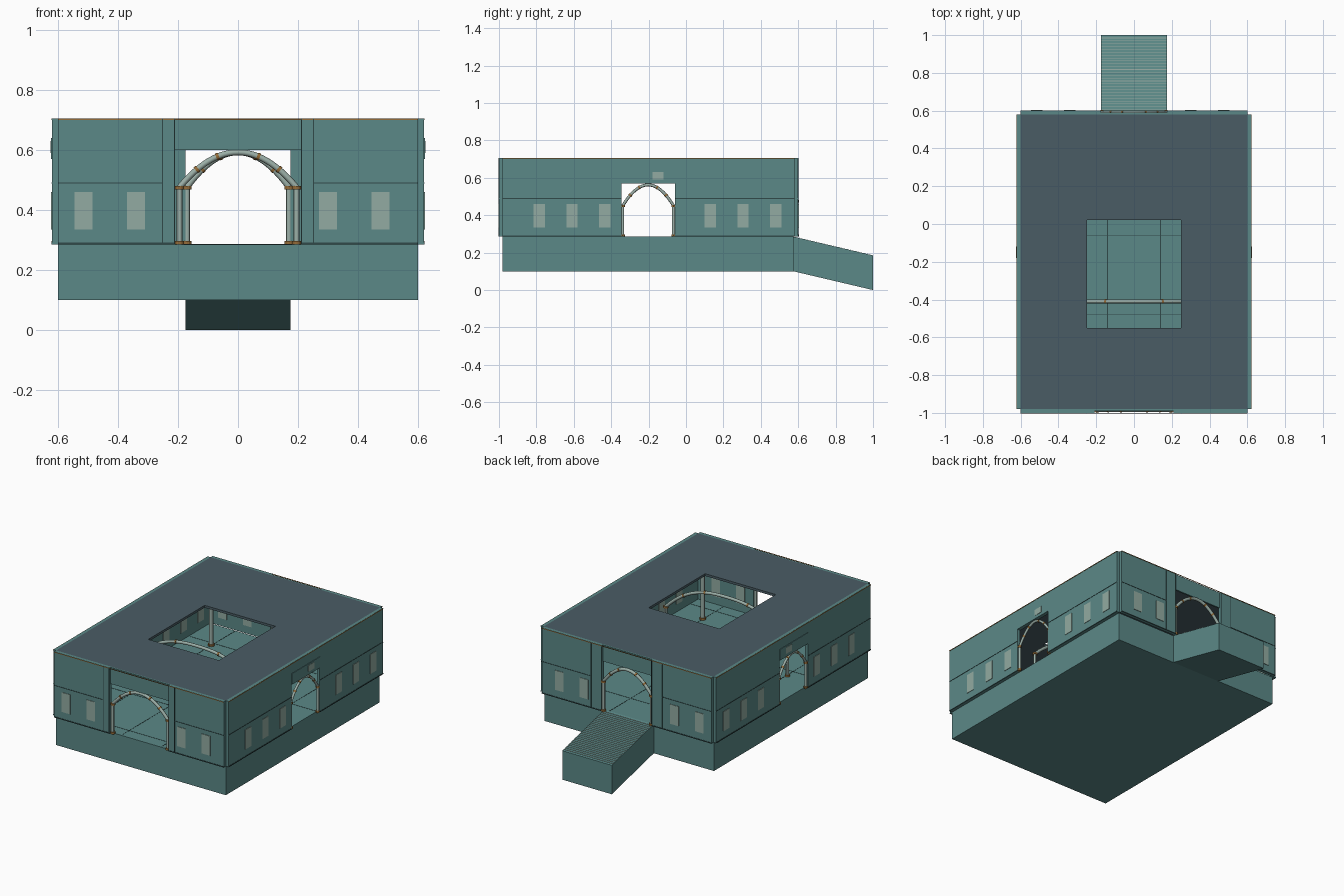
import bpy, math
from mathutils import Vector

cube = bpy.data.objects.get("Cube")
if cube:
    bpy.data.objects.remove(cube, do_unlink=True)


def material(name, rgb):
    m = bpy.data.materials.new(name)
    m.use_nodes = True
    m.diffuse_color = (*rgb, 1)
    bsdf = m.node_tree.nodes["Principled BSDF"]
    bsdf.inputs["Base Color"].default_value = (*rgb, 1)
    bsdf.inputs["Roughness"].default_value = 0.8
    return m


TEAL = material("teal plaster", (0.105, 0.25, 0.245))
SLATE = material("slate roof", (0.068, 0.108, 0.13))
GLASS = material("pale window", (0.29, 0.41, 0.36))
STONE = material("pale stone", (0.33, 0.43, 0.39))
BRASS = material("brass", (0.30, 0.15, 0.04))
JOINT = material("dark joint", (0.03, 0.065, 0.065))


def add_mesh(name, verts, faces, mat):
    me = bpy.data.meshes.new(name)
    me.from_pydata(verts, [], faces)
    me.materials.append(mat)
    ob = bpy.data.objects.new(name, me)
    bpy.context.collection.objects.link(ob)
    return ob


HEX = [(0, 2, 3, 1), (4, 5, 7, 6), (0, 1, 5, 4), (2, 6, 7, 3), (0, 4, 6, 2), (1, 3, 7, 5)]


def box(name, x, y, z, mat=TEAL):
    xs, ys, zs = sorted(x), sorted(y), sorted(z)
    verts = [(a, b, c) for c in zs for b in ys for a in xs]
    return add_mesh(name, verts, HEX, mat)


def cylinder(name, loc, radius, z, mat, sides=12):
    bpy.ops.mesh.primitive_cylinder_add(vertices=sides, radius=radius, depth=z[1] - z[0],
                                        location=(*loc, sum(z) / 2))
    ob = bpy.context.object
    ob.name = name
    ob.data.materials.append(mat)
    bpy.ops.object.shade_smooth_by_angle()


def column(name, loc, radius, top):
    cylinder(name, loc, radius, (FLOOR, top), STONE)
    for part, z in (("base", FLOOR), ("capital", top - 0.012)):
        cylinder(name + "_" + part, loc, radius * 1.5, (z, z + 0.012), BRASS)


def arch(name, centre, along_x, half, spring, peak, radius, power=2):
    """Tubular arch with brass collars, standing on two columns."""
    def place(t):
        s = half * t
        z = peak - (peak - spring) * abs(t) ** power
        return Vector((centre[0] + s * along_x, centre[1] + s * (not along_x), z))

    n = 24
    cu = bpy.data.curves.new(name, "CURVE")
    cu.dimensions = "3D"
    cu.bevel_depth, cu.bevel_resolution, cu.use_fill_caps = radius, 2, True
    sp = cu.splines.new("POLY")
    sp.points.add(n)
    for i, p in enumerate(sp.points):
        p.co = (*place(2 * i / n - 1), 1)
    cu.materials.append(STONE)
    bpy.context.collection.objects.link(bpy.data.objects.new(name, cu))
    for t in (-0.7, -0.35, 0.35, 0.7):
        d = place(t + 0.02) - place(t - 0.02)
        bpy.ops.mesh.primitive_cylinder_add(vertices=12, radius=radius * 1.2, depth=0.01, location=place(t),
                                            rotation=d.to_track_quat("Z", "Y").to_euler())
        bpy.context.object.name = name + "_collar"
        bpy.context.object.data.materials.append(BRASS)
    for t in (-1, 1):
        column(name + "_column", place(t)[:2], radius, spring + 0.005)


FLOOR, TOP = 0.285, 0.705
WIN_Z = (0.335, 0.46)

# Plinth and entry ramp
box("plinth", (-0.6, 0.6), (-0.98, 0.575), (0.1, FLOOR))
w, y0, y1, drop = 0.175, 0.575, 1.0, 0.1
add_mesh("ramp", [(x, y, z - (drop if y == y1 else 0)) for z in (0.1, FLOOR)
                  for y in (y0, y1) for x in (-w, w)], HEX, TEAL)
steps = 28
for i in range(1, steps):
    y = y0 + (y1 - y0) * i / steps
    z = FLOOR - drop * i / steps
    box("ramp_tread", (-w, w), (y - 0.0015, y + 0.0015), (z - 0.003, z + 0.002), STONE)

# Floor joints
for x in (-0.42, -0.14, 0.14, 0.42):
    box("floor_joint", (x - 0.002, x + 0.002), (-0.97, 0.57), (FLOOR, FLOOR + 0.001), JOINT)
for y in (-0.9, -0.48, -0.06, 0.36):
    box("floor_joint", (-0.59, 0.59), (y - 0.002, y + 0.002), (FLOOR, FLOOR + 0.001), JOINT)

# Roof: two long slabs and two infill slabs around the court opening
ROOF_Z = (0.69, TOP)
for s in (-1, 1):
    box("roof_side", (s * 0.6, s * 0.25), (-0.98, 0.58), ROOF_Z, SLATE)
box("roof_front", (-0.25, 0.25), (-0.98, -0.55), ROOF_Z, SLATE)
box("roof_back", (-0.25, 0.25), (0.02, 0.58), ROOF_Z, SLATE)


def end_wall(name, outer, inner, half, out):
    """Wall across the front or back with a central opening; out is its facing."""
    face = (outer, outer + out * 0.002)
    for s in (-1, 1):
        box(name + "_panel", (s * half, s * 0.6), (outer, inner), (FLOOR, TOP))
        box(name + "_band", (s * 0.25, s * 0.6), face, (0.488, 0.491), JOINT)
        box(name + "_skirting", (s * half, s * 0.6), face, (FLOOR, 0.291), JOINT)
        for x in (half, 0.25):
            box(name + "_pilaster_edge", (s * x, s * (x + 0.003)), face, (FLOOR, TOP), JOINT)
    box(name + "_lintel", (-half, half), ((outer + inner) / 2, inner), (0.6, TOP))
    box(name + "_cornice", (-0.6, 0.6), face, (0.7, 0.704), BRASS)
    for x in (-0.515, -0.34, 0.3, 0.475):
        box(name + "_window", (x - 0.03, x + 0.03), (outer + out * 0.003, inner - out * 0.003), WIN_Z, GLASS)


end_wall("front_wall", -1.0, -0.98, 0.21, -1)
end_wall("back_wall", 0.6, 0.58, 0.175, 1)

# Side walls
for s, side in ((-1, "right"), (1, "left")):
    wall, face = (s * 0.6, s * 0.62), (s * 0.62, s * 0.622)
    name = side + "_wall"
    for span in ((-0.98, -0.345), (-0.06, 0.58)):
        box(name + "_panel", wall, span, (FLOOR, TOP))
        box(name + "_band", face, span, (0.488, 0.491), JOINT)
        box(name + "_skirting", face, span, (FLOOR, 0.291), JOINT)
    box(name + "_lintel", wall, (-0.345, -0.06), (0.57, TOP))
    box(name + "_lintel_panel", (s * 0.61, s * 0.623), (-0.345, -0.06), (0.57, 0.64))
    box(name + "_lintel_window", (s * 0.62, s * 0.625), (-0.18, -0.12), (0.59, 0.63), GLASS)
    box(name + "_cornice", face, (-0.98, 0.58), (0.7, 0.704), BRASS)
    for y in (-0.785, -0.61, -0.435, 0.13, 0.305, 0.48):
        box(name + "_window", (s * 0.597, s * 0.623), (y - 0.03, y + 0.03), WIN_Z, GLASS)
    arch(side + "_arch", (s * 0.61, -0.2025), False, 0.136, 0.45, 0.562, 0.008)
    # Free-standing hall columns
    for y in (-0.77, 0.33):
        column("hall_column", (s * 0.42, y), 0.013, 0.69)

# Gate arches and the wide arch over the court
arch("front_arch", (0, -0.985), True, 0.195, 0.475, 0.592, 0.01)
arch("back_arch", (0, 0.59), True, 0.17, 0.475, 0.592, 0.01)
arch("court_arch", (0, -0.41), True, 0.43, 0.5, 0.675, 0.01, 2.6)
